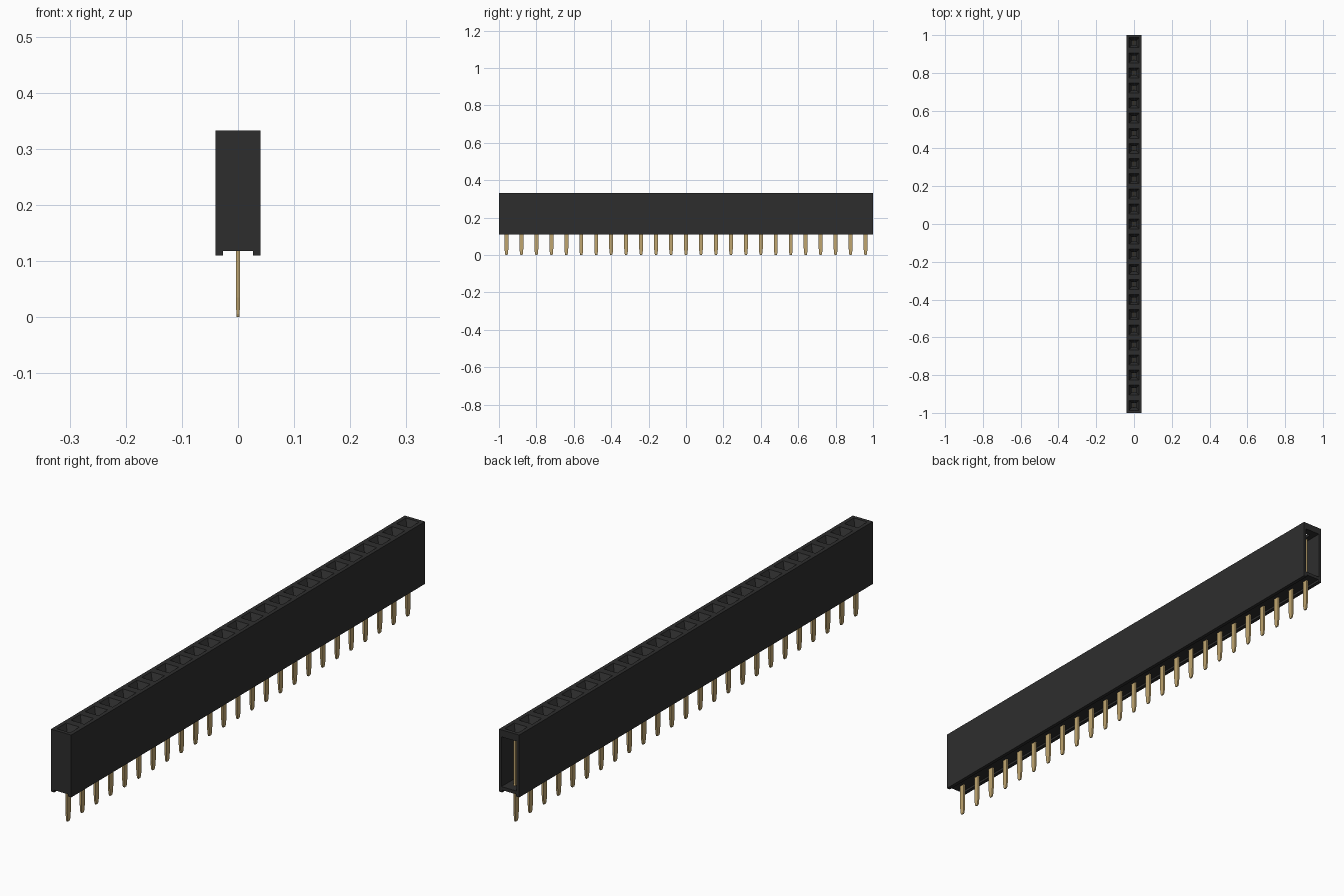
import bpy, bmesh

if "Cube" in bpy.data.objects:
    bpy.data.objects.remove(bpy.data.objects["Cube"])

COUNT, PITCH = 25, 0.08
FIRST = -PITCH * (COUNT - 1) / 2
BOTTOM, GROOVE, FLOOR, LID, TOP = 0.11, 0.118, 0.13, 0.308, 0.333


def material(name, rgb, metallic=0.0):
    m = bpy.data.materials.new(name)
    m.use_nodes = True
    m.diffuse_color = (*rgb, 1)
    m.node_tree.nodes["Principled BSDF"].inputs["Base Color"].default_value = (*rgb, 1)
    return m


def make_object(name, bm, mat):
    bmesh.ops.recalc_face_normals(bm, faces=bm.faces)
    mesh = bpy.data.meshes.new(name)
    bm.to_mesh(mesh)
    bm.free()
    mesh.materials.append(mat)
    ob = bpy.data.objects.new(name, mesh)
    bpy.context.collection.objects.link(ob)
    return ob


def loft(bm, rings):
    """Join closed rings of points into a capped solid."""
    loops = [[bm.verts.new(p) for p in ring] for ring in rings]
    n = len(loops[0])
    for a, b in zip(loops, loops[1:]):
        for i in range(n):
            j = (i + 1) % n
            bm.faces.new((a[i], a[j], b[j], b[i]))
    bm.faces.new(loops[0][::-1])
    bm.faces.new(loops[-1])


def rect(hx, y0, y1, z):
    return [(-hx, y0, z), (hx, y0, z), (hx, y1, z), (-hx, y1, z)]


black = material("black plastic", (0.027, 0.027, 0.027))
gold = material("gold metal", (0.53, 0.38, 0.16))

# Housing: block with a groove along the underside
profile = [(-0.04, BOTTOM), (-0.027, BOTTOM), (-0.027, GROOVE), (0.027, GROOVE),
           (0.027, BOTTOM), (0.04, BOTTOM), (0.04, TOP), (-0.04, TOP)]
bm = bmesh.new()
loft(bm, [[(x, y, z) for x, z in profile] for y in (-1, 1)])
housing = make_object("housing", bm, black)

# Pockets with funnel mouths; the last one is open at the back end
bm = bmesh.new()
for i in range(COUNT):
    y = FIRST + i * PITCH
    back = 1.01 if i == COUNT - 1 else y + 0.032
    loft(bm, [rect(0.03, y - 0.032, back, FLOOR),
              rect(0.03, y - 0.032, back, LID),
              rect(0.012, y - 0.012, y + 0.012, LID),
              rect(0.027, y - 0.027, y + 0.027, TOP + 0.001)])
cutter = make_object("pocket_cutter", bm, black)
cutter.hide_render = True

cut = housing.modifiers.new("pockets", "BOOLEAN")
cut.operation = "DIFFERENCE"
cut.solver = "EXACT"
cut.object = cutter
bpy.context.view_layer.objects.active = housing
bpy.ops.object.modifier_apply(modifier=cut.name)
bpy.data.objects.remove(cutter)

# Pins: flat tail with tapered tip, contact blade inside the pocket
bm = bmesh.new()
sections = [(0.0022, 0.005, 0), (0.003, 0.0075, 0.006), (0.0035, 0.0105, 0.035),
            (0.0035, 0.0105, FLOOR), (0.0035, 0.009, FLOOR + 0.005), (0.0035, 0.009, 0.29)]
loft(bm, [rect(hx, -hy, hy, z) for hx, hy, z in sections])
pins = make_object("pins", bm, gold)
pins.location.y = FIRST
row = pins.modifiers.new("row", "ARRAY")
row.count = COUNT
row.use_relative_offset = False
row.use_constant_offset = True
row.constant_offset_displace = (0, PITCH, 0)
